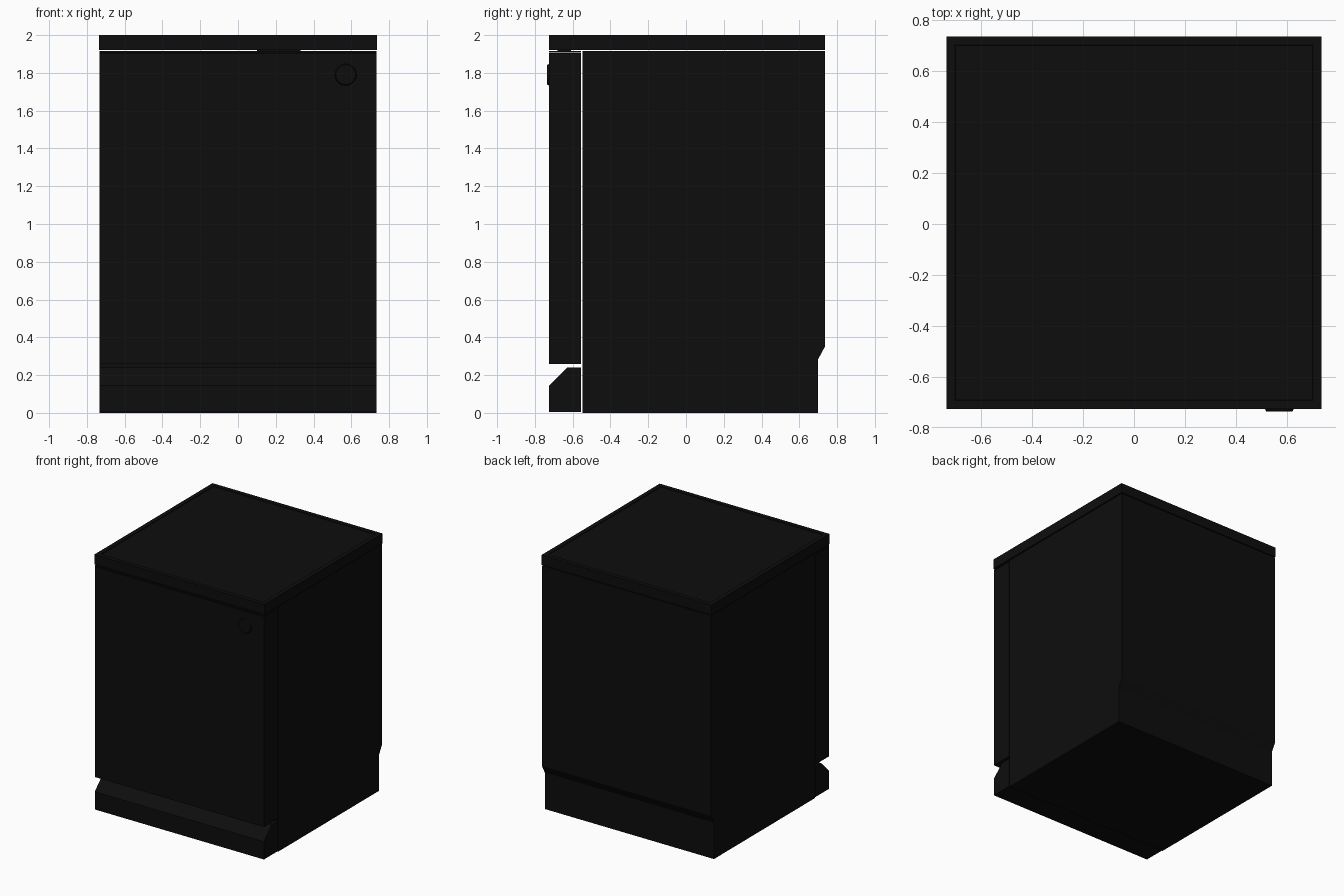
import bpy, bmesh, math

if "Cube" in bpy.data.objects:
    bpy.data.objects.remove(bpy.data.objects["Cube"])

black = bpy.data.materials.new("near_black")
black.diffuse_color = (0.004, 0.004, 0.004, 1)
black.use_nodes = True
black.node_tree.nodes["Principled BSDF"].inputs["Base Color"].default_value = black.diffuse_color
W = 0.732  # half width of the cabinet


def finish(name, bm):
    bmesh.ops.recalc_face_normals(bm, faces=bm.faces)
    me = bpy.data.meshes.new(name)
    bm.to_mesh(me)
    bm.free()
    me.materials.append(black)
    ob = bpy.data.objects.new(name, me)
    bpy.context.collection.objects.link(ob)
    return ob


def extrude_profile(name, pts, x0=-W, x1=W):
    """Extrude a (y, z) side profile across x."""
    bm = bmesh.new()
    face = bm.faces.new([bm.verts.new((x0, y, z)) for y, z in pts])
    ext = bmesh.ops.extrude_face_region(bm, geom=[face])
    verts = [v for v in ext["geom"] if isinstance(v, bmesh.types.BMVert)]
    bmesh.ops.translate(bm, verts=verts, vec=(x1 - x0, 0, 0))
    return finish(name, bm)


def box(name, x0, x1, y0, y1, z0, z1):
    return extrude_profile(name, [(y0, z0), (y1, z0), (y1, z1), (y0, z1)], x0, x1)


# cabinet with stepped-in lower back
extrude_profile("cabinet", [(-0.548, 0), (0.70, 0), (0.70, 0.285),
                            (0.735, 0.35), (0.735, 1.915), (-0.548, 1.915)])

# kick plate with chamfered top
extrude_profile("kick_plate", [(-0.725, 0.006), (-0.555, 0.006), (-0.555, 0.24),
                               (-0.63, 0.24), (-0.725, 0.145)])

# door, its top strip and the latch
box("door", -W, W, -0.725, -0.555, 0.26, 1.904)
box("door_top_strip", -W, W, -0.725, -0.555, 1.908, 1.915)
box("latch", 0.10, 0.33, -0.68, -0.61, 1.91, 1.924)

# worktop with a shallow recessed panel
top = box("worktop", -0.735, 0.735, -0.725, 0.735, 1.922, 2.0)
bm = bmesh.new()
bm.from_mesh(top.data)
bm.normal_update()
upper = [f for f in bm.faces if f.normal.z > 0.9]
bmesh.ops.inset_region(bm, faces=upper, thickness=0.047)
bmesh.ops.inset_region(bm, faces=upper, thickness=0.002, depth=-0.005)
bm.to_mesh(top.data)
bm.free()

# round door button
bpy.ops.mesh.primitive_cone_add(vertices=32, radius1=0.058, radius2=0.052, depth=0.012,
                                location=(0.57, -0.729, 1.79),
                                rotation=(math.pi / 2, 0, 0))
button = bpy.context.object
button.name = "door_button"
button.data.materials.append(black)
bpy.ops.object.shade_smooth_by_angle()
